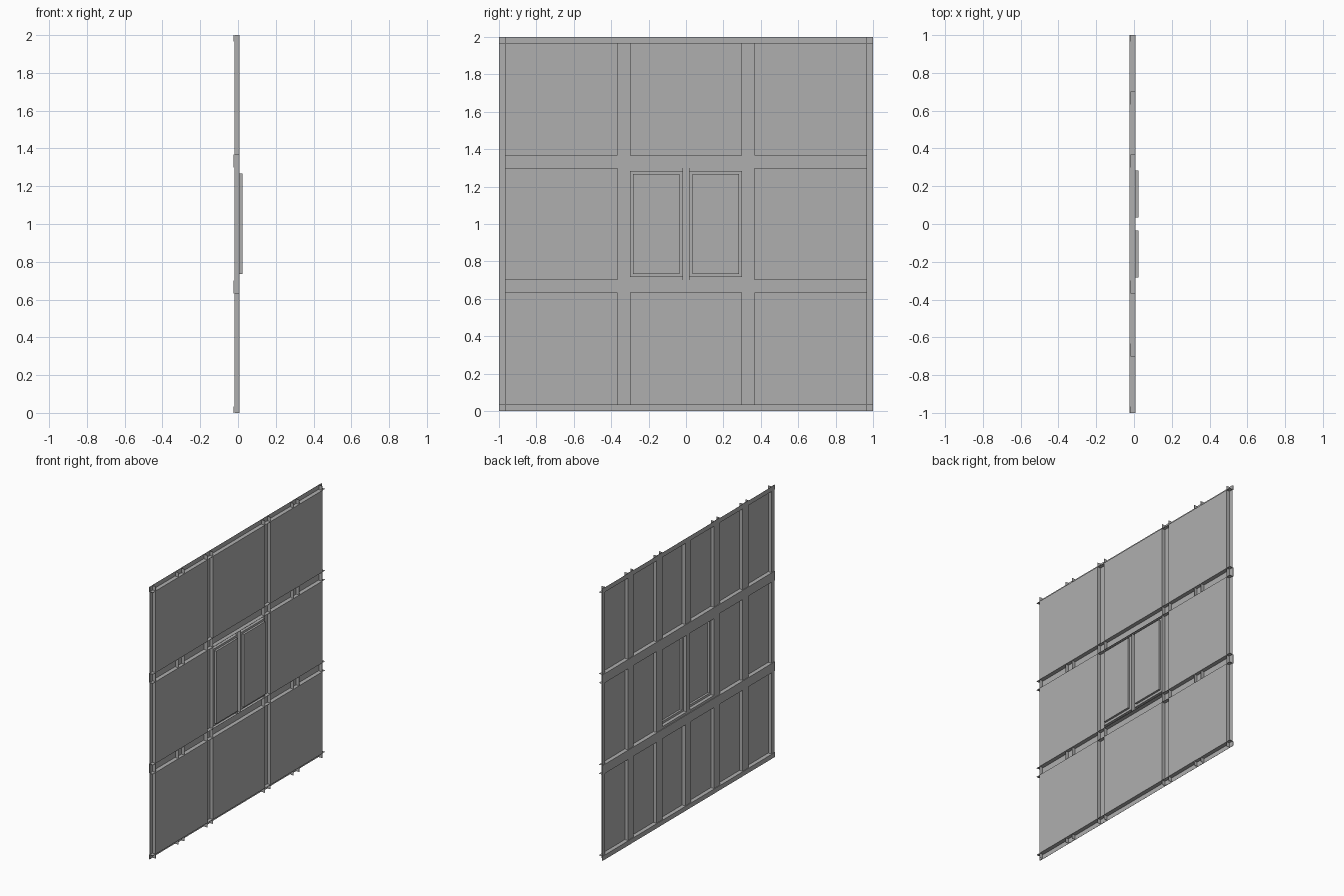
import bpy, bmesh
from mathutils import Matrix, Vector

if "Cube" in bpy.data.objects:
    bpy.data.objects.remove(bpy.data.objects["Cube"])

T = 0.001             # sheet thickness
W = 0.034             # half width of a channel
TIP = 0.008           # front edge of flanges and plates
RAIL_BACK, POST_BACK, PANE_TIP = -0.023, -0.018, 0.023

grey = bpy.data.materials.new("mid_grey")
grey.diffuse_color = (0.43, 0.43, 0.43, 1)
grey.use_nodes = True
grey.node_tree.nodes["Principled BSDF"].inputs["Base Color"].default_value = grey.diffuse_color


def make(name, boxes):
    """One object from boxes given as (x0, x1, y0, y1, z0, z1)."""
    bm = bmesh.new()
    for x0, x1, y0, y1, z0, z1 in boxes:
        size = Vector((x1 - x0, y1 - y0, z1 - z0))
        mid = Vector((x0 + x1, y0 + y1, z0 + z1)) / 2
        bmesh.ops.create_cube(bm, size=1, matrix=Matrix.Translation(mid) @ Matrix.Diagonal(size).to_4x4())
    me = bpy.data.meshes.new(name)
    bm.to_mesh(me)
    bm.free()
    me.materials.append(grey)
    ob = bpy.data.objects.new(name, me)
    bpy.context.collection.objects.link(ob)
    return ob


def channel(center, lo, hi, back, half=W):
    """Open channel section as (x0, x1, a0, a1): web plus flanges, clipped to lo..hi."""
    a, b = max(center - half, lo), min(center + half, hi)
    parts = [(back, back + T, a, b)]
    if center - half > lo:
        parts.append((back, TIP, a, a + T))
    if center + half < hi:
        parts.append((back, TIP, b - T, b))
    return parts


# horizontal rails: open channels facing +x
for i in range(4):
    z = i * 2 / 3
    make("rail", [(x0, x1, -1, 1, a, b) for x0, x1, a, b in channel(z, 0, 2, RAIL_BACK)])

# vertical posts, running through the rails
for i in (-3, -2, -1, 1, 2, 3):
    make("post", [(x0, x1, a, b, 0, 2) for x0, x1, a, b in channel(i / 3, -1, 1, POST_BACK)])

# centre mullions between rails
for r in range(3):
    z0, z1 = r * 2 / 3 + W, (r + 1) * 2 / 3 - W
    half = 0.018 if r == 1 else W
    make("mullion", [(x0, x1, a, b, z0, z1)
                     for x0, x1, a, b in channel(0, -1, 1, POST_BACK, half)])

# cladding plates, all cells but the middle one
for r in range(3):
    for c in range(3):
        if (r, c) == (1, 1):
            continue
        y0, z0 = -1 + c * 2 / 3 + W, r * 2 / 3 + W
        s = 2 / 3 - 2 * W
        make("plate", [(TIP - T, TIP, y0, y0 + s, z0, z0 + s)])


def ring(x0, x1, outer, inner):
    """Rectangular frame between two (y0, y1, z0, z1) rectangles."""
    a, b, c, d = outer
    e, f, g, h = inner
    return [(x0, x1, a, e, c, d), (x0, x1, f, b, c, d),
            (x0, x1, e, f, c, g), (x0, x1, e, f, h, d)]


# pair of raised window panes in the middle cell
for side in (-1, 1):
    def rect(near, far, z0, z1):
        return (*sorted((side * near, side * far)), z0, z1)
    y0, y1, bottom, top = rect(0.018, 0.30, 2 / 3 + W, 4 / 3 - W)
    frame = rect(0.018, 0.30, 0.717, 1.283)
    pane = rect(0.035, 0.284, 0.734, 1.268)
    inner = (pane[0] + T, pane[1] - T, pane[2] + T, pane[3] - T)
    make("window_frame", ring(TIP - T, TIP, frame, pane))
    # recessed sill and head strips between frame and rails
    make("window_sill", [(POST_BACK, POST_BACK + T, y0, y1, bottom, frame[2]),
                         (POST_BACK, TIP, y0, y1, frame[2], frame[2] + T)])
    make("window_head", [(POST_BACK, POST_BACK + T, y0, y1, frame[3], top),
                         (POST_BACK, TIP, y0, y1, frame[3] - T, frame[3])])
    make("window_pane", ring(TIP - T, PANE_TIP, pane, inner)
         + [(PANE_TIP - T, PANE_TIP, *inner)])
